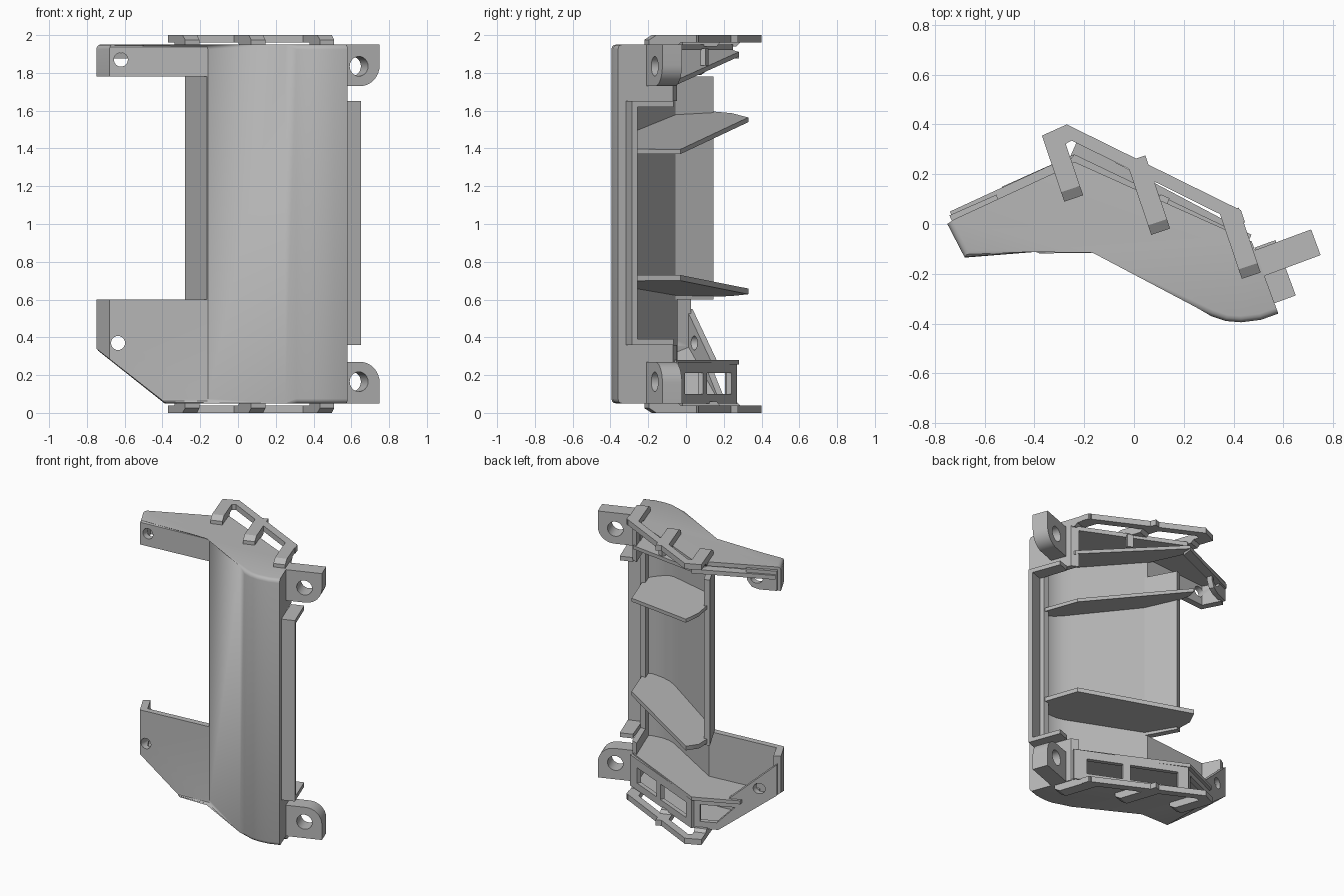
import bpy, bmesh, math
from mathutils import Matrix, Vector

if "Cube" in bpy.data.objects:
    bpy.data.objects.remove(bpy.data.objects["Cube"])

grey = bpy.data.materials.new("plain grey")
grey.use_nodes = True
colour = (0.48, 0.48, 0.48, 1)
grey.diffuse_color = colour
grey.node_tree.nodes["Principled BSDF"].inputs["Base Color"].default_value = colour


def finish(name, bm):
    bmesh.ops.recalc_face_normals(bm, faces=bm.faces[:])
    me = bpy.data.meshes.new(name)
    bm.to_mesh(me)
    bm.free()
    me.materials.append(grey)
    ob = bpy.data.objects.new(name, me)
    bpy.context.scene.collection.objects.link(ob)
    return ob


def prism(name, pts, lo, hi, frame=None, slope=0, rim=0):
    """Extrude a flat outline; slope tilts it lengthwise, rim rounds the first edges."""
    bm = bmesh.new()
    a = [bm.verts.new((x, y, lo)) for x, y in pts]
    b = [bm.verts.new((x, y, hi)) for x, y in pts]
    bm.faces.new(a[::-1])
    bm.faces.new(b)
    n = len(pts)
    for i in range(n):
        j = (i + 1) % n
        bm.faces.new((a[i], a[j], b[j], b[i]))
    if rim:
        edges = [bm.edges.get((r[i], r[i + 1])) for r in (a, b) for i in range(rim)]
        bmesh.ops.bevel(bm, geom=edges, offset=0.025, segments=3, profile=0.5, affect='EDGES')
    for v in bm.verts:
        v.co.z -= slope * ((v.co.x - 0.45) * 0.938 + (v.co.y + 0.03) * 0.347) if slope else 0
    if frame:
        bm.transform(frame)
    return finish(name, bm)


def upright(ox, oy, dx, dy):
    """Frame whose outline runs along a ground direction and up z."""
    d = Vector((dx, dy, 0)).normalized()
    m = Matrix((d, (0, 0, 1), (-d.y, d.x, 0))).transposed().to_4x4()
    m.translation = (ox, oy, 0)
    return m


def rod(centre, axis, r, length=0.8):
    bm = bmesh.new()
    m = Matrix.Translation(centre) @ Vector(axis).to_track_quat('Z', 'Y').to_matrix().to_4x4()
    bmesh.ops.create_cone(bm, cap_ends=True, segments=24, radius1=r, radius2=r,
                          depth=length, matrix=m)
    return finish("cutter", bm)


def cut(ob, *cutters):
    for c in cutters:
        mod = ob.modifiers.new("cut", 'BOOLEAN')
        mod.operation, mod.solver, mod.object = 'DIFFERENCE', 'EXACT', c
        with bpy.context.temp_override(object=ob, active_object=ob):
            bpy.ops.object.modifier_apply(modifier=mod.name)
        bpy.data.objects.remove(c)
    return ob


FACING = upright(0, 0, 1, 0)
ARM_BACK = upright(-0.24, 0.25, -0.50, -0.22)
FRAME_BACK = upright(0.46, -0.07, -0.70, 0.31)
LUG = upright(0.52, -0.21, 0.938, 0.347)


def wedge(shift):
    # slanted cut under the lower arm
    return prism("cutter", [(-1, 0.536 + shift), (-0.3, -0.013 + shift), (-0.3, -0.3), (-1, -0.3)],
                 -1, 1, FACING)


def arm_holes():
    return (rod((-0.62, 0, 1.87), (0, 1, 0), 0.037), rod((-0.635, 0, 0.37), (0, 1, 0), 0.037))


# main shell: closed prism, hollowed from the back, with a gap between the arms
front = [(-0.75, 0), (-0.68, -0.135), (-0.16, -0.09), (0.25, -0.335), (0.31, -0.37),
         (0.37, -0.39), (0.43, -0.395), (0.51, -0.385), (0.58, -0.36)]
back = [(0.473, -0.07), (-0.24, 0.25), (-0.31, 0.21), (-0.72, 0.02)]
shell = prism("main_shell", front + back, 0.05, 1.95, rim=len(front) - 1)
cavity = prism("cutter", [(-0.71, 0.03), (-0.65, -0.09), (-0.15, -0.045), (0.27, -0.295),
                          (0.32, -0.325), (0.37, -0.345), (0.43, -0.352), (0.49, -0.345),
                          (0.53, -0.335), (0.22, 0.5), (-0.8, 0.5)], 0.08, 1.92)
cut(cavity, wedge(0.045))
gap = prism("cutter", [(-0.165, -0.3), (-0.165, -0.09), (-0.28, 0.13), (-0.4, 0.6),
                       (-1, 0.6), (-1, -0.3)], 0.6, 1.78)
side = prism("cutter", [(0.3, -0.26), (0.7, -0.26), (0.7, 0.2), (0.3, 0.2)], 0.36, 1.65)
cut(shell, cavity, wedge(0), gap, side, *arm_holes())

# return flange along the gap
prism("gap_flange", [(-0.165, -0.09), (-0.28, 0.13), (-0.243, 0.145), (-0.12, -0.08)], 0.6, 1.78)

# inner ribs, following the inside of the shell
inside = [(0.545, -0.3), (0.5, -0.36), (0.43, -0.37), (0.35, -0.355), (0.26, -0.31), (-0.155, -0.065)]
rib = [(0.45, -0.03)] + inside + [(-0.26, 0.12), (-0.27, 0.24), (-0.23, 0.33)]
prism("upper_rib", rib, 1.37, 1.395, slope=0.33)
prism("lower_rib", rib, 0.70, 0.73, slope=-0.14)
prism("top_tilted_rib", [(0.45, -0.05)] + inside + [(-0.3, 0.2), (-0.24, 0.28)],
      1.735, 1.76, slope=0.28)
prism("bottom_floor", [(0.45, -0.05)] + inside + [(-0.53, -0.09), (-0.53, 0.15), (-0.24, 0.28)],
      0.255, 0.28)

# lower back frame with window openings
lower_frame = prism("lower_back_frame", [(0, 0.05), (0.77, 0.05), (0.77, 0.27), (0, 0.27)],
                    -0.03, 0, FRAME_BACK)
for s0, s1 in ((0.09, 0.33), (0.38, 0.70)):
    cut(lower_frame, prism("cutter", [(s0, 0.1), (s1, 0.1), (s1, 0.21), (s0, 0.21)],
                           -0.2, 0.2, FRAME_BACK))
prism("upper_frame_post", [(0.36, 1.84), (0.40, 1.84), (0.40, 1.93), (0.36, 1.93)],
      -0.03, 0, FRAME_BACK)

# back of the lower arm with a cut-out near the corner
arm_wall = prism("lower_arm_back", [(0, 0.05), (0.16, 0.05), (0.546, 0.33), (0.546, 0.55),
                                    (0.23, 0.28), (0, 0.28)], -0.005, 0.03, ARM_BACK)
opening = prism("cutter", [(0.04, 0.1), (0.15, 0.1), (0.27, 0.22), (0.04, 0.22)],
                -0.2, 0.2, ARM_BACK)
cut(arm_wall, opening, arm_holes()[1])

# back of the upper arm: ledge and drilled tab
prism("upper_arm_ledge", [(-0.24, 0.28), (-0.74, 0.05), (-0.715, 0), (-0.25, 0.2)], 1.875, 1.905)
tab = prism("upper_arm_tab", [(0.34, 1.93), (0.35, 1.85), (0.38, 1.805), (0.43, 1.79),
                              (0.546, 1.79), (0.546, 1.93)], -0.005, 0.03, ARM_BACK)
cut(tab, arm_holes()[0])
for ob in [o for o in bpy.data.objects if o.name.startswith("cutter")]:
    bpy.data.objects.remove(ob)

# side rail with end lips
prism("side_rail", [(0.56, -0.32), (0.65, -0.287), (0.639, -0.257), (0.54, -0.293)], 0.36, 1.65)
for name, lo in (("rail_lip_bottom", 0.36), ("rail_lip_top", 1.62)):
    prism(name, [(0.56, -0.32), (0.65, -0.287), (0.568, -0.065), (0.485, -0.095)], lo, lo + 0.03)


def both_ends(name, pts, lo, hi, frame):
    """Make an upright part at the top and its mirror at the bottom."""
    return (prism(name + "_top", pts, lo, hi, frame),
            prism(name + "_bottom", [(s, 2 - z) for s, z in pts], lo, hi, frame))


# hinge lugs with one rounded corner and a pin hole
arc = [(0.135 + 0.11 * math.sin(t * math.pi / 16), 1.84 - 0.11 * math.cos(t * math.pi / 16))
       for t in range(9)]
lugs = both_ends("hinge_lug", [(-0.04, 1.95), (-0.04, 1.73)] + arc + [(0.245, 1.95)], 0, 0.11, LUG)
for lug, z in zip(lugs, (1.835, 0.165)):
    cut(lug, rod(LUG @ Vector((0.128, z, 0.05)), (-0.347, 0.938, 0), 0.052))

# clip frames on both ends: a bent bar with three teeth
bar = [(-0.37, 0.355), (-0.27, 0.40), (0.43, 0.055), (0.447, 0.005), (0.345, 0.04),
       (-0.25, 0.335), (-0.345, 0.285)]
prism("clip_bar_top", bar, 1.96, 2)
prism("clip_bar_bottom", bar, 0, 0.04)
for name, x, y, length in (("left", -0.37, 0.355, 0.28), ("middle", -0.03, 0.25, 0.31),
                           ("right", 0.345, 0.04, 0.275)):
    tooth = [(0, 1.96), (0, 2), (length - 0.04, 2), (length, 1.975), (length, 1.94),
             (0.12, 1.94), (0.10, 1.96)]
    both_ends("clip_tooth_" + name, tooth, 0, 0.08, upright(x, y, 0.32, -0.945))

# smooth curved faces, keep edges crisp
bpy.ops.object.select_all(action='DESELECT')
for ob in bpy.context.scene.objects:
    if ob.type == 'MESH' and ob.data.materials and ob.data.materials[0] == grey:
        ob.select_set(True)
        bpy.context.view_layer.objects.active = ob
bpy.ops.object.shade_smooth_by_angle(angle=math.radians(32))
